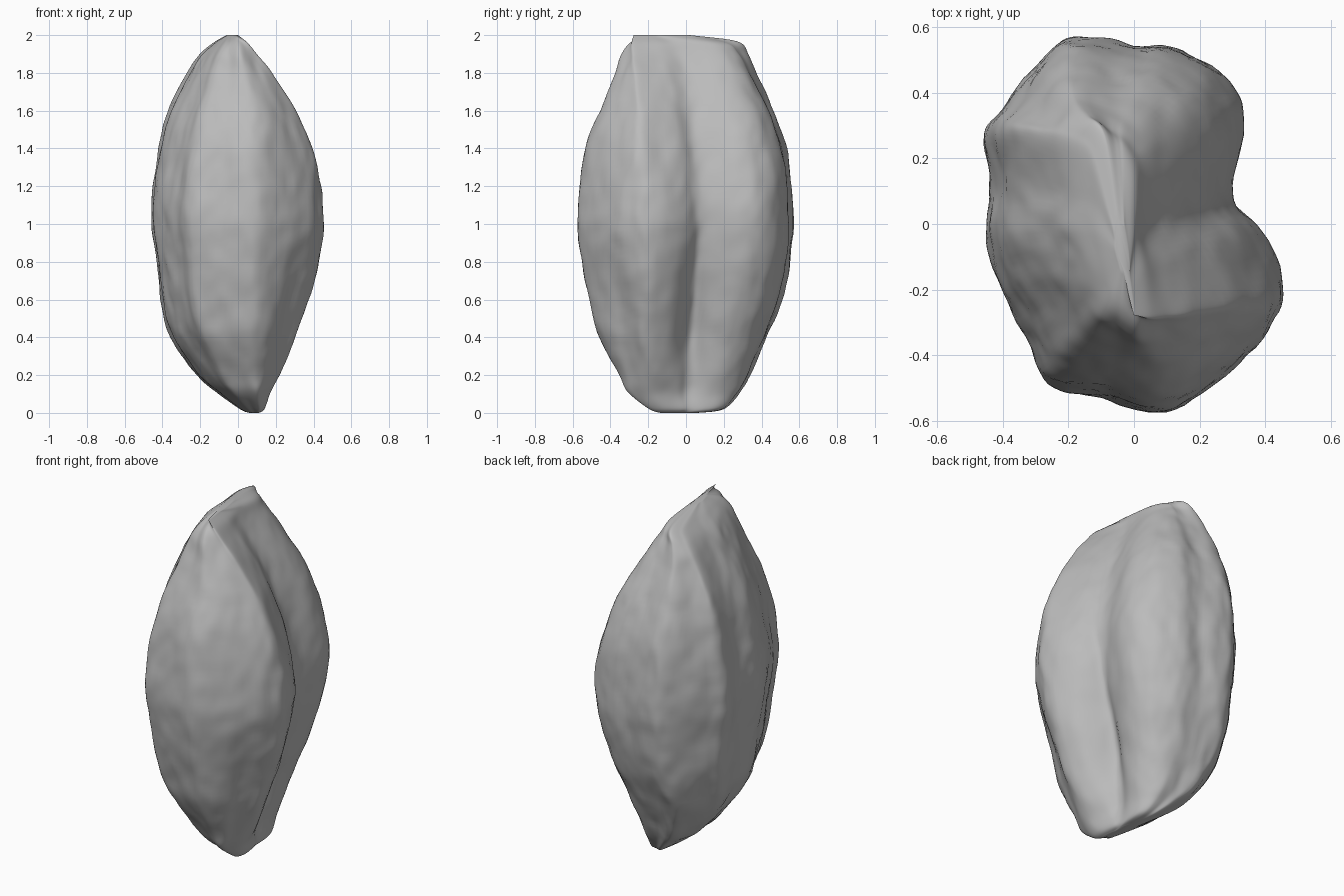
import bpy, bmesh, math
from mathutils import Vector, noise

old = bpy.data.objects.get("Cube")
if old:
    bpy.data.objects.remove(old)

# Cross-section at the widest height, counter-clockwise from the back
SECTION = [(-.15, .575), (-.25, .54), (-.39, .37), (-.455, .27), (-.435, .1), (-.45, -.05),
           (-.4, -.2), (-.32, -.36), (-.26, -.48), (-.1, -.53), (.1, -.57), (.28, -.46),
           (.42, -.3), (.455, -.17), (.39, 0), (.3, .1), (.335, .3), (.29, .44),
           (.15, .535), (0, .55)]

# Height, then the left-right and front-back limits
LIMITS = [(0, .06, .11, -.1, .06), (.02, .01, .14, -.17, .2), (.1, -.1, .17, -.29, .28),
          (.2, -.22, .22, -.35, .34), (.4, -.36, .3, -.46, .43), (.6, -.41, .37, -.51, .51),
          (.8, -.43, .425, -.55, .55), (1, -.455, .455, -.575, .57), (1.2, -.45, .44, -.56, .56),
          (1.4, -.42, .39, -.53, .53), (1.6, -.37, .31, -.46, .46), (1.8, -.27, .18, -.37, .36),
          (1.9, -.2, .1, -.33, .3), (1.96, -.13, .05, -.27, .23), (2, -.06, 0, -.15, .0)]


def spline(rows, steps, closed):
    """Catmull-Rom curve through rows of any width."""
    n, out = len(rows), []
    pick = lambda i: rows[i % n] if closed else rows[max(0, min(n - 1, i))]
    for i in range(n if closed else n - 1):
        p = [pick(i + k) for k in (-1, 0, 1, 2)]
        for s in range(steps):
            t = s / steps
            out.append([b + t / 2 * (c - a + t * (2*a - 5*b + 4*c - d + t * (3*b - a - 3*c + d)))
                        for a, b, c, d in zip(*p)])
    if not closed:
        out.append(list(rows[-1]))
    return out


def fit(values, low, high):
    a, b = min(values), max(values)
    return [low + (v - a) / (b - a) * (high - low) for v in values]


def bell(v, centre, width):
    return math.exp(-((v - centre) / width) ** 2)


outline = spline(SECTION, 7, True)
bm = bmesh.new()
rings = []
for z, x0, x1, y0, y1 in spline(LIMITS, 7, False):
    # Both end ridges run slightly askew
    skew = .22 * (z - 1) ** 2
    xs = fit([x - skew * y for x, y in outline], x0, x1)
    ys = fit([y for x, y in outline], y0, y1)
    middle, half = (x0 + x1) / 2, (x1 - x0) / 2
    # Lower sections are boxier; the crease leans forward towards both ends
    power = 1 - .35 * max(0, .7 - z)
    lean = .18 * (z - 1) if z > 1 else .06 * (1 - z)
    ring = []
    for x, y in zip(xs, ys):
        side = (x - middle) / half
        side = math.copysign(abs(side) ** power, side)
        x = middle + half * side
        if side > 0:
            # Long crease and a dent by the front edge
            x -= .07 * bell(y, .04, .06) * bell(z, .55, .4) * min(1, half * 4)
            x -= .03 * bell(y, -.22 - .2 * z, .06) * bell(z, .5, .3) * side
            y -= lean * bell(y, -.06, .2) * side
        else:
            # Back corner keeps its place towards the top; lower front corner is chipped
            y -= .12 * max(0, z - 1) * bell(y, .17, .15) * side
            x += .03 * bell(z, .33, .15) * min(1, max(0, side * y * 4))
        p = Vector((x, y, z))
        # Fine wrinkles, stretched lengthwise
        w = noise.noise(Vector((x * 9, y * 9, z * 5))) + .5 * noise.noise(Vector((x * 19, y * 19, z * 11)))
        p += Vector((x - middle, y, 0)).normalized() * w * .01 * min(1, half * 4)
        ring.append(bm.verts.new(p))
    rings.append(ring)

# Skin and end caps
for low, high in zip(rings, rings[1:]):
    for i in range(len(low)):
        bm.faces.new((low[i - 1], low[i], high[i], high[i - 1]))
bm.faces.new(rings[0])
bm.faces.new(rings[-1])
bmesh.ops.recalc_face_normals(bm, faces=bm.faces)

mesh = bpy.data.meshes.new("seed_husk")
bm.to_mesh(mesh)
bm.free()
husk = bpy.data.objects.new("seed_husk", mesh)
bpy.context.collection.objects.link(husk)

grey = bpy.data.materials.new("plain_grey")
grey.use_nodes = True
grey.diffuse_color = (.5, .5, .5, 1)
grey.node_tree.nodes["Principled BSDF"].inputs["Base Color"].default_value = (.5, .5, .5, 1)
mesh.materials.append(grey)

bpy.context.view_layer.objects.active = husk
husk.select_set(True)
bpy.ops.object.shade_smooth_by_angle(angle=math.radians(60))
